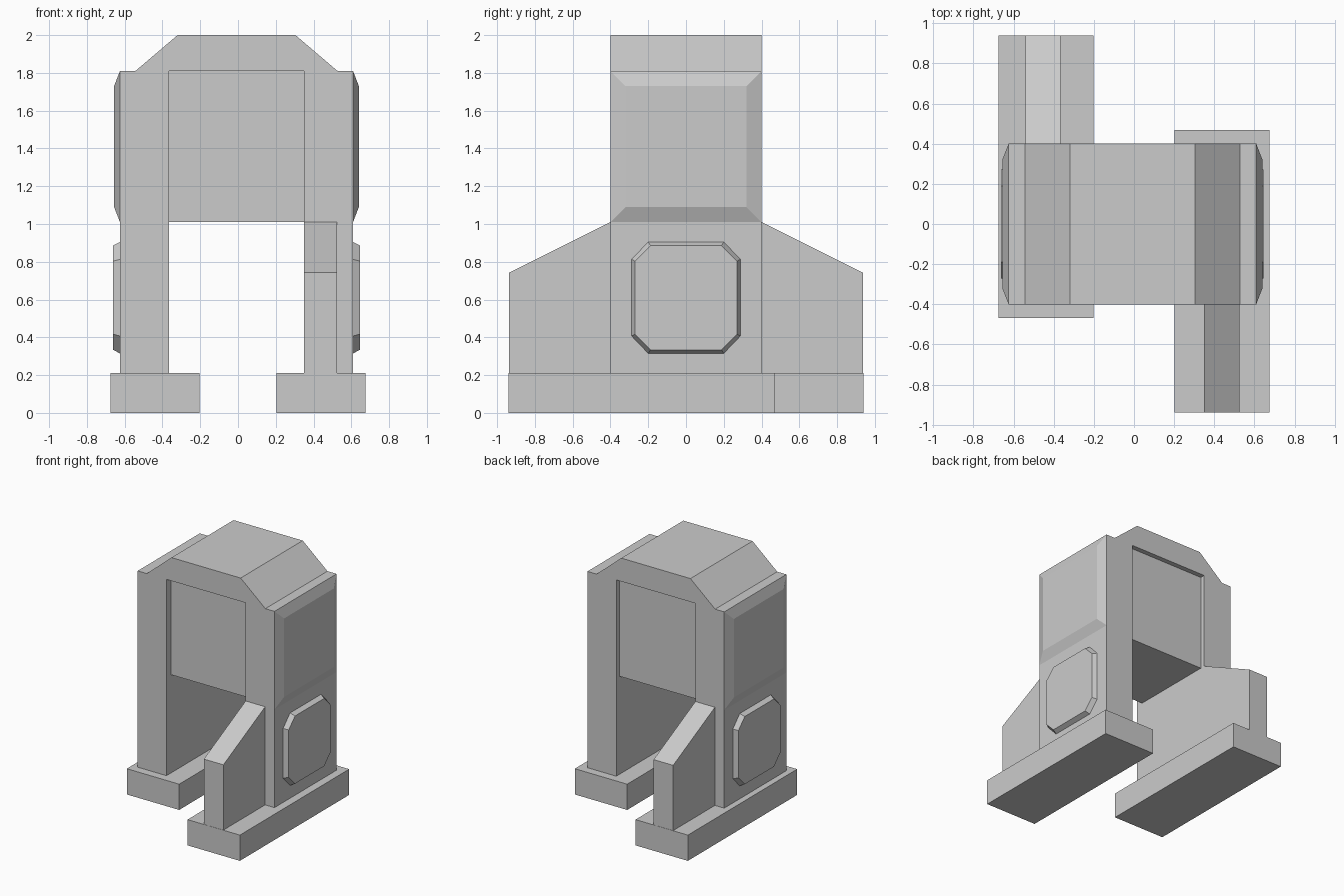
import bpy
import bmesh

cube = bpy.data.objects.get("Cube")
if cube:
    bpy.data.objects.remove(cube, do_unlink=True)

grey = bpy.data.materials.new("plain_grey")
grey.use_nodes = True
COLOUR = (0.6, 0.6, 0.6, 1)
grey.diffuse_color = COLOUR
grey.node_tree.nodes["Principled BSDF"].inputs["Base Color"].default_value = COLOUR


def loft(name, ring_a, ring_b):
    """Closed solid between two matching rings of points."""
    bm = bmesh.new()
    a = [bm.verts.new(p) for p in ring_a]
    b = [bm.verts.new(p) for p in ring_b]
    bm.faces.new(a)
    bm.faces.new(b[::-1])
    n = len(a)
    for i in range(n):
        j = (i + 1) % n
        bm.faces.new((a[i], b[i], b[j], a[j]))
    bmesh.ops.recalc_face_normals(bm, faces=bm.faces)
    mesh = bpy.data.meshes.new(name)
    bm.to_mesh(mesh)
    bm.free()
    mesh.materials.append(grey)
    obj = bpy.data.objects.new(name, mesh)
    bpy.context.collection.objects.link(obj)
    return obj


def box(name, x0, x1, y0, y1, z0, z1):
    ring = [(x0, y0), (x1, y0), (x1, y1), (x0, y1)]
    return loft(name, [(x, y, z0) for x, y in ring], [(x, y, z1) for x, y in ring])


def octagon(x, half_y, half_z, cut_y, cut_z, mid_z):
    pts = [(cut_y, half_z), (half_y, cut_z), (half_y, -cut_z), (cut_y, -half_z),
           (-cut_y, -half_z), (-half_y, -cut_z), (-half_y, cut_z), (-cut_y, half_z)]
    return [(x, y, mid_z + z) for y, z in pts]


def rectangle(x, half_y, z0, z1):
    return [(x, -half_y, z0), (x, half_y, z0), (x, half_y, z1), (x, -half_y, z1)]


CENTRE = -0.008   # the upper frame sits slightly off the middle
DEPTH = 0.40      # half depth of the frame
FOOT = 0.21       # top of the feet
EAVE = 1.81       # top of the pillars

# Each side is the other turned half a revolution about the vertical axis
for side, s in (("left", 1), ("right", -1)):
    def px(x):
        return CENTRE + s * x

    wall = px(0.617)

    # Foot and pillar
    box(side + "_foot", s * 0.203, s * 0.675, -s * 0.94, s * 0.468, 0, FOOT)
    box(side + "_pillar", px(0.357), wall, -DEPTH, DEPTH, FOOT, EAVE)

    # Sloping buttress
    profile = [(DEPTH, FOOT), (0.938, FOOT), (0.938, 0.742), (DEPTH, 1.01)]
    loft(side + "_buttress",
         [(px(0.357), -s * y, z) for y, z in profile],
         [(px(0.533), -s * y, z) for y, z in profile])

    # Bevelled upper panel
    loft(side + "_upper_panel",
         rectangle(wall, DEPTH, 1.01, EAVE),
         rectangle(px(0.648), 0.32, 1.09, 1.73))

    # Raised eight-sided lower panel
    loft(side + "_lower_panel",
         octagon(wall, 0.288, 0.295, 0.20, 0.203, 0.61),
         octagon(px(0.654), 0.27, 0.276, 0.188, 0.193, 0.61))

# Central block, recessed between the pillars
box("central_block", CENTRE - 0.357, CENTRE + 0.357, -0.34, 0.36, 1.01, EAVE)

# Roof with sloping ends
roof = [(-0.535, EAVE), (0.535, EAVE), (0.312, 2), (-0.312, 2)]
loft("roof",
     [(CENTRE + x, -DEPTH, z) for x, z in roof],
     [(CENTRE + x, DEPTH, z) for x, z in roof])
